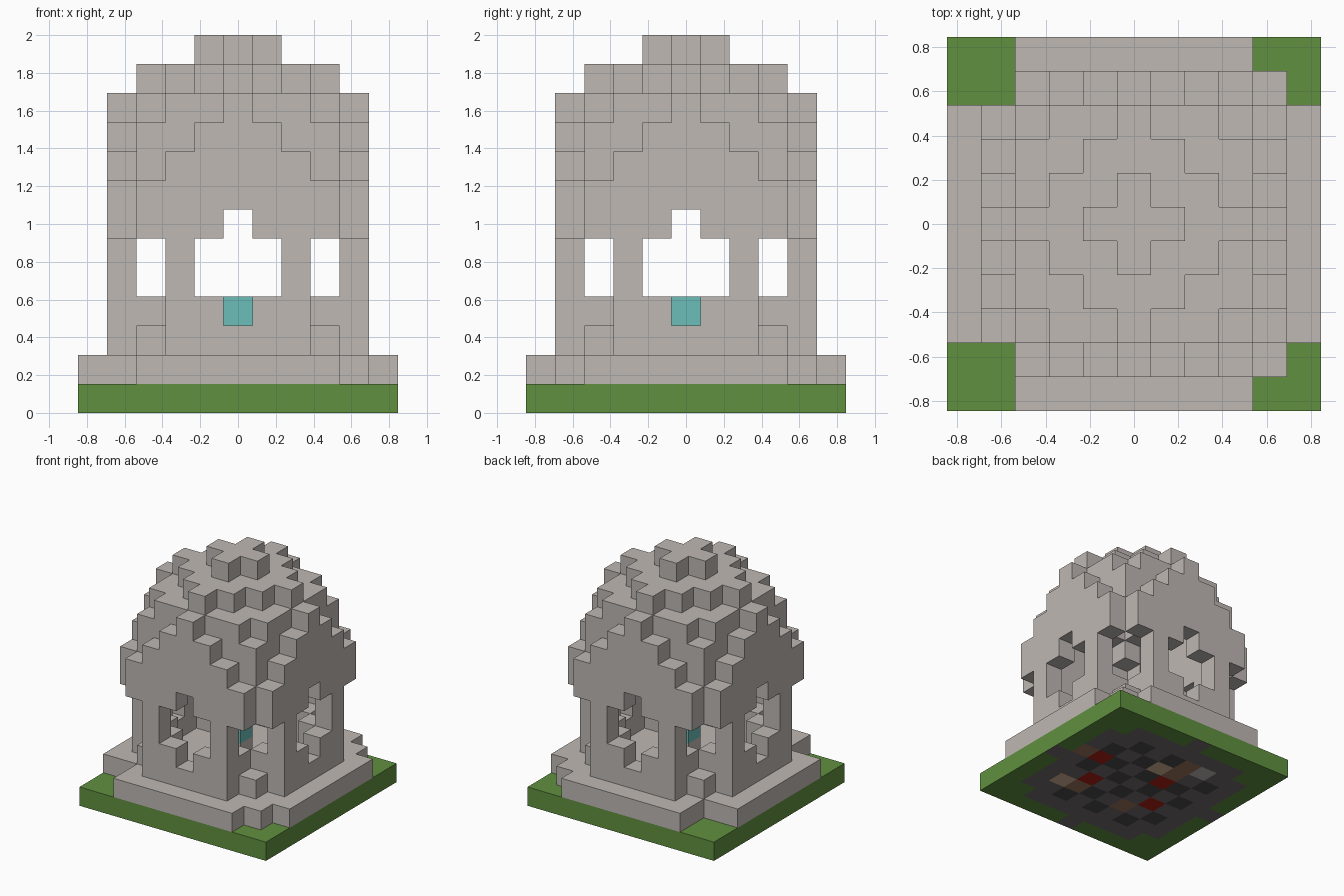
import bpy
import bmesh
from mathutils import Vector

cube = bpy.data.objects.get("Cube")
if cube:
    bpy.data.objects.remove(cube, do_unlink=True)

U = 2 / 13  # edge length of one block
DIRS = [Vector(d) for d in ((1, 0, 0), (-1, 0, 0), (0, 1, 0), (0, -1, 0), (0, 0, 1), (0, 0, -1))]


def material(name, rgb):
    m = bpy.data.materials.new(name)
    m.use_nodes = True
    m.diffuse_color = (*rgb, 1)
    m.node_tree.nodes["Principled BSDF"].inputs["Base Color"].default_value = (*rgb, 1)
    return m


stone = material("stone", (0.52, 0.48, 0.45))
grass = material("grass", (0.12, 0.28, 0.05))
water = material("water", (0.15, 0.51, 0.48))
slate = material("slate", (0.17, 0.15, 0.16))
charcoal = material("charcoal", (0.07, 0.07, 0.07))
red = material("red", (0.42, 0.014, 0.006))
brown = material("brown", (0.33, 0.17, 0.11))
tan = material("tan", (0.68, 0.45, 0.3))


def blocks(name, cells, mats, rule=None):
    """Outer skin of a set of grid cells; rule(cell, direction) picks the material."""
    cells = set(cells)
    bm = bmesh.new()
    for c in sorted(cells):
        mid = Vector((c[0], c[1], c[2] + 0.5))
        for d in DIRS:
            if tuple(int(a + b) for a, b in zip(c, d)) in cells:
                continue
            u = Vector((d.y, d.z, d.x))
            v = d.cross(u)
            quad = [mid + (d + u * s + v * t) / 2 for s, t in ((-1, -1), (1, -1), (1, 1), (-1, 1))]
            face = bm.faces.new([bm.verts.new(p * U) for p in quad])
            face.material_index = rule(c, d) if rule else 0
    bmesh.ops.remove_doubles(bm, verts=bm.verts, dist=U / 100)
    mesh = bpy.data.meshes.new(name)
    bm.to_mesh(mesh)
    bm.free()
    for m in mats:
        mesh.materials.append(m)
    ob = bpy.data.objects.new(name, mesh)
    bpy.context.collection.objects.link(ob)
    return ob


def square(r):
    return [(x, y) for x in range(-r, r + 1) for y in range(-r, r + 1)]


# Lawn slab, with a mixed paved disc on its underside
RED = {(3, 1), (2, -1), (-1, 1), (-2, -1)}
BROWN = {(4, 1), (-1, 3), (-1, 2), (2, -2), (-1, -2)}
TAN = {(0, 2), (3, -2)}


def paving(c, d):
    x, y = c[:2]
    if d.z > -0.5 or x * x + y * y > 25:
        return 0
    for i, group in ((3, RED), (4, BROWN), (5, TAN)):
        if (x, y) in group:
            return i
    if (x, y) == (-2, 3):
        return 6
    if x * x + y * y > 13:
        return 1
    return 2 if (x + y) % 2 else 1


blocks("lawn", [(x, y, 0) for x, y in square(5)],
       [grass, slate, charcoal, red, brown, tan, stone], paving)

# Stone plinth with notched corners
blocks("plinth", [(x, y, 1) for x, y in square(5)
                  if min(abs(x), abs(y)) < 4 or (x == 4 and abs(y) == 4)], [stone])

# Four walls with stepped windows, corner stumps and low inner blocks
walls = set()
for x, y in square(4):
    near, far = sorted((abs(x), abs(y)))
    for z in range(2, 6):
        if far == 4 and near <= 2:
            if z == 2 or near == 2 or (z == 3 and near == 1):
                walls.add((x, y, z))
    if (near, far) == (3, 3):
        walls.add((x, y, 2))
    if (near, far) == (2, 3):
        walls.update({(x, y, 2), (x, y, 3)})

# Hollow rounded dome whose layers shrink towards the top
LIMIT = {6: 25, 7: 25, 8: 20, 9: 18, 10: 16}


def solid(x, y, z):
    near, far = sorted((abs(x), abs(y)))
    if far > 4 or z > 12:
        return False
    if z > 10:
        return near + far <= (3 if z == 11 else 1)
    return near * near + far * far <= LIMIT[max(z, 6)]


dome = set()
for z in range(6, 13):
    for x, y in square(4):
        hidden = all(solid(x + int(d.x), y + int(d.y), z + int(d.z)) for d in DIRS)
        window_top = z == 6 and 0 in (x, y)
        if solid(x, y, z) and not hidden and not window_top:
            dome.add((x, y, z))
blocks("walls_and_dome", walls | dome, [stone])

# Central fountain
blocks("fountain_base", [(0, 0, 2)], [stone])
blocks("fountain_water", [(0, 0, 3)], [water])
